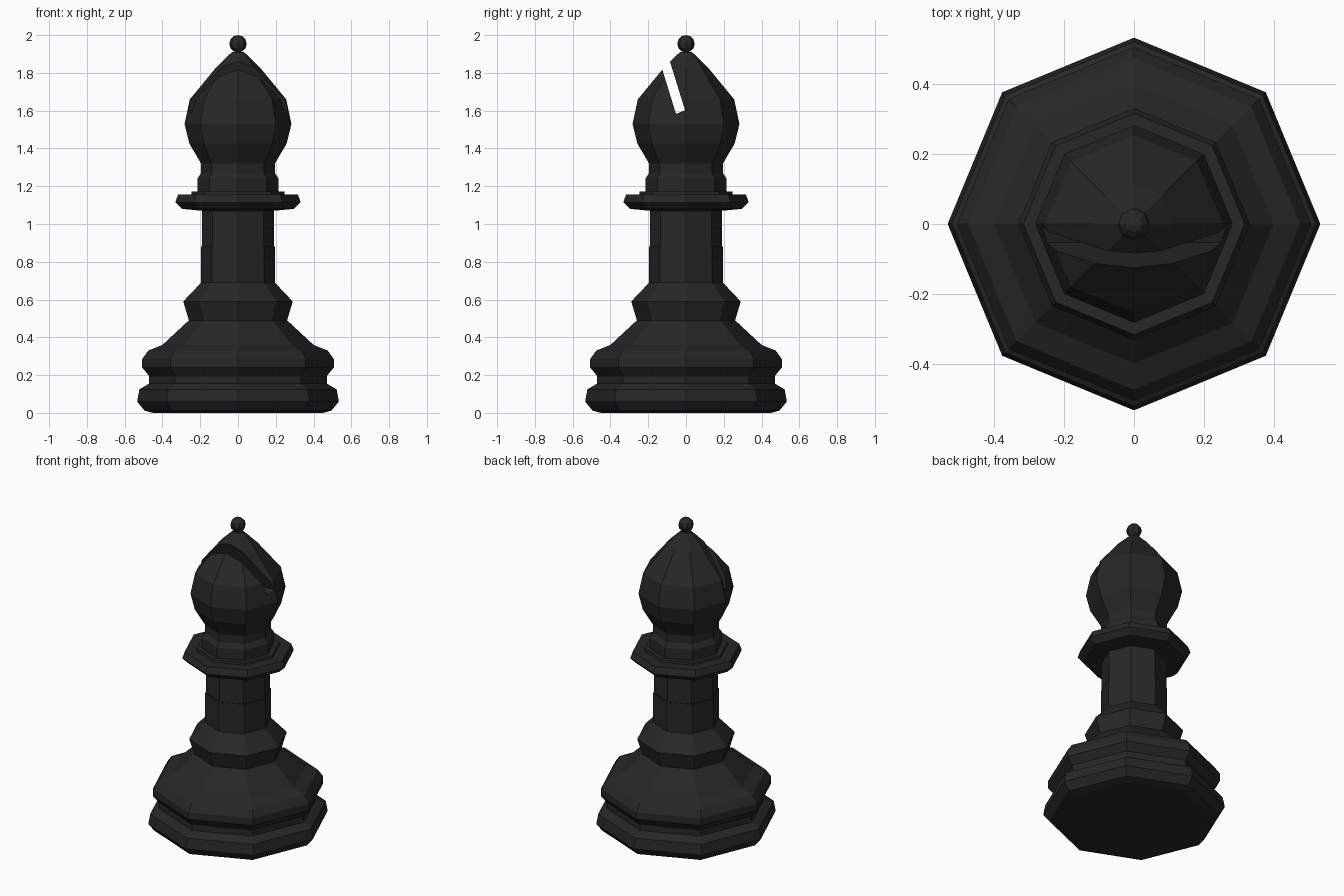
import bpy, bmesh
from math import pi, sin, cos

if "Cube" in bpy.data.objects:
    bpy.data.objects.remove(bpy.data.objects["Cube"])

SIDES = 8
black = bpy.data.materials.new("black")
black.diffuse_color = (0.02, 0.02, 0.02, 1)
black.use_nodes = True
black.node_tree.nodes["Principled BSDF"].inputs["Base Color"].default_value = black.diffuse_color


def make_object(name, bm):
    bmesh.ops.recalc_face_normals(bm, faces=bm.faces)
    mesh = bpy.data.meshes.new(name)
    bm.to_mesh(mesh)
    bm.free()
    mesh.materials.append(black)
    obj = bpy.data.objects.new(name, mesh)
    bpy.context.collection.objects.link(obj)
    return obj


def lathe(name, profile):
    """Turn (radius, height) points into a closed eight-sided solid."""
    bm = bmesh.new()
    rings = [[bm.verts.new((r * cos(2 * pi * i / SIDES), r * sin(2 * pi * i / SIDES), z))
              for i in range(SIDES)] for r, z in profile]
    for low, high in zip(rings, rings[1:]):
        for i in range(SIDES):
            j = (i + 1) % SIDES
            bm.faces.new((low[i], low[j], high[j], high[i]))
    bm.faces.new(rings[0][::-1])
    bm.faces.new(rings[-1])
    return make_object(name, bm)


# Stepped foot and sloping shoulder
lathe("base", [(0.45, 0), (0.495, 0.012), (0.534, 0.06), (0.522, 0.125), (0.47, 0.155),
               (0.47, 0.195), (0.507, 0.24), (0.507, 0.285), (0.475, 0.33),
               (0.40, 0.36), (0.26, 0.49)])

# Lower ring and straight stem
lathe("stem", [(0.26, 0.49), (0.29, 0.59), (0.195, 0.69), (0.195, 0.88),
               (0.19, 0.88), (0.19, 1.07)])

# Wide collar with a small step
lathe("collar", [(0.19, 1.07), (0.295, 1.08), (0.332, 1.115), (0.317, 1.157),
                 (0.247, 1.157), (0.245, 1.172), (0.215, 1.172)])

# Bulbous head
head = lathe("head", [(0.215, 1.172), (0.215, 1.24), (0.195, 1.27), (0.195, 1.32),
                      (0.257, 1.425), (0.283, 1.53), (0.255, 1.66),
                      (0.115, 1.83), (0.032, 1.91)])

# Slanted slot cut through the front of the head
bm = bmesh.new()
section = [(-0.053, 1.583), (-0.005, 1.602), (-0.125, 1.99), (-0.173, 1.971)]
face = bm.faces.new([bm.verts.new((-0.5, y, z)) for y, z in section])
side = bmesh.ops.extrude_face_region(bm, geom=[face])["geom"]
bmesh.ops.translate(bm, vec=(1, 0, 0),
                    verts=[v for v in side if isinstance(v, bmesh.types.BMVert)])
cutter = make_object("slot_cutter", bm)
cutter.hide_render = True
cut = head.modifiers.new("slot", "BOOLEAN")
cut.operation = "DIFFERENCE"
cut.solver = "EXACT"
cut.object = cutter
bpy.context.view_layer.objects.active = head
bpy.ops.object.modifier_apply(modifier=cut.name)
bpy.data.objects.remove(cutter)

# Small ball on top
bm = bmesh.new()
bmesh.ops.create_uvsphere(bm, u_segments=SIDES, v_segments=6, radius=0.046)
bmesh.ops.translate(bm, vec=(0, 0, 1.954), verts=bm.verts)
make_object("finial", bm)
